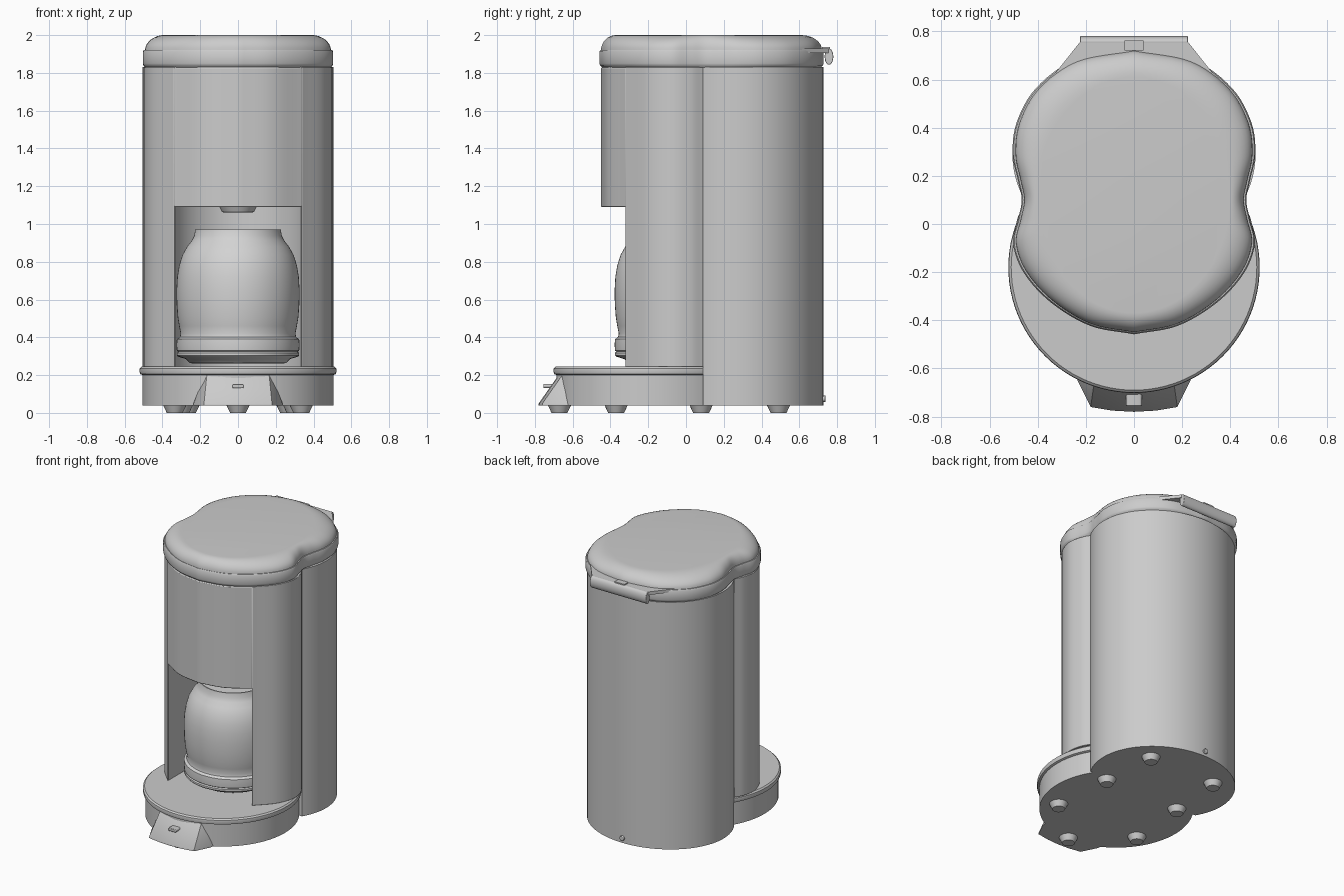
import bpy, bmesh, math
from mathutils import Vector

if "Cube" in bpy.data.objects:
    bpy.data.objects.remove(bpy.data.objects["Cube"])


def material(name, v):
    m = bpy.data.materials.new(name)
    m.diffuse_color = (v, v, v, 1)
    m.use_nodes = True
    m.node_tree.nodes["Principled BSDF"].inputs["Base Color"].default_value = m.diffuse_color
    return m


GREY = material("body grey", 0.6)
LIGHT = material("carafe light grey", 0.65)


def finish(name, bm, mat, bevel=0):
    bmesh.ops.recalc_face_normals(bm, faces=bm.faces)
    me = bpy.data.meshes.new(name)
    bm.to_mesh(me)
    bm.free()
    ob = bpy.data.objects.new(name, me)
    bpy.context.collection.objects.link(ob)
    me.materials.append(mat)
    if bevel:
        b = ob.modifiers.new("bevel", 'BEVEL')
        b.width, b.segments, b.limit_method = bevel, 2, 'ANGLE'
        b.angle_limit = math.radians(40)
    bpy.ops.object.select_all(action='DESELECT')
    ob.select_set(True)
    bpy.context.view_layer.objects.active = ob
    bpy.ops.object.shade_smooth_by_angle(angle=math.radians(35))
    return ob


def loft(name, rings, mat, bevel=0):
    """Skin equal-length rings of 3D points and cap both ends."""
    bm = bmesh.new()
    vs = [[bm.verts.new(p) for p in r] for r in rings]
    n = len(vs[0])
    for a, b in zip(vs, vs[1:]):
        for i in range(n):
            j = (i + 1) % n
            bm.faces.new((a[i], a[j], b[j], b[i]))
    bm.faces.new(vs[0])
    bm.faces.new(vs[-1])
    return finish(name, bm, mat, bevel)


def prism(name, pts, z0, z1, mat=GREY, bevel=0):
    return loft(name, [[(x, y, z) for x, y in pts] for z in (z0, z1)], mat, bevel)


def lathe(name, profile, cx, cy, mat=GREY, n=64):
    ring = [(math.cos(2 * math.pi * i / n), math.sin(2 * math.pi * i / n)) for i in range(n)]
    return loft(name, [[(cx + r * c, cy + r * s, z) for c, s in ring] for r, z in profile], mat)


def spline(pts, steps=6):
    """Catmull-Rom curve through the points."""
    p = [Vector(q) for q in pts]
    p = [2 * p[0] - p[1]] + p + [2 * p[-1] - p[-2]]
    out = []
    for i in range(1, len(p) - 2):
        a, b, c, d = p[i - 1:i + 3]
        for k in range(steps):
            t = k / steps
            out.append(0.5 * (2 * b + (c - a) * t + (2 * a - 5 * b + 4 * c - d) * t * t
                              + (3 * b - a - 3 * c + d) * t ** 3))
    out.append(p[-2])
    return [(v[0], v[1]) for v in out]


def mirrored(half):
    return half + [(-x, y) for x, y in reversed(half) if x > 1e-4]


# plan curves, right half
panel_curve = spline([(0, -.45), (.18, -.415), (.34, -.32)])
side_curve = spline([(.34, -.32), (.45, -.2), (.497, -.08), (.485, .02), (.45, .09)])
rear_curve = []
a0 = math.asin(-.2 / .437)
for i in range(33):
    a = a0 + (math.pi / 2 - a0) * i / 32
    rear_curve.append((.505 * math.cos(a), .29 + .437 * math.sin(a)))
rear_curve[-1] = (0, .727)
niche = [(.362 * math.cos(a), -.05 + .362 * math.sin(a))
         for a in [math.radians(22.8 + 134.4 * i / 32) for i in range(33)]]

# body: rear shell around the carafe niche, solid foot, two side columns
prism("rear_body", mirrored(rear_curve) + niche[::-1], .245, 1.83)
prism("rear_foot", mirrored(rear_curve), .04, .245)
column = side_curve + [(.335, .09), (.335, -.32)]
for s, side in ((1, "right"), (-1, "left")):
    prism(side + "_column", [(s * x, y) for x, y in column], .245, 1.83, bevel=.004)

# filter housing with drip spout
front = mirrored(panel_curve)
k = len(panel_curve)
housing = [(-x, y) for x, y in reversed(panel_curve)] + panel_curve[1:]
prism("filter_housing", housing + niche, 1.09, 1.83, bevel=.006)
lathe("drip_spout", [(.075, 1.06), (.085, 1.064), (.098, 1.09)], 0, -.05)

# lid: rim band and domed top blending into a flat oval
lid_half = spline([(0, -.45), (.18, -.415), (.34, -.32), (.45, -.2), (.495, -.08), (.475, .02),
                   (.46, .1), (.475, .18), (.497, .29), (.48, .42), (.4, .56), (.24, .675), (0, .72)])
lid_half[0], lid_half[-1] = (0, -.45), (0, .72)
outline = mirrored(lid_half)


def scaled(f, z):
    return [(x * f, .13 + (y - .13) * f, z) for x, y in outline]


loft("lid_rim", [scaled(f, z) for f, z in ((.985, 1.828), (1.008, 1.84), (1.014, 1.85),
                                           (1.014, 1.912), (1.004, 1.922))], GREY)
rings = []
for i in range(9):
    a = math.pi / 2 * i / 8
    t, z = 1 - math.cos(a), 1.92 + .08 * math.sin(a)
    ring = []
    for x, y in outline:
        th = math.atan2((y - .12) / .49, x / .4)
        qx, qy = .4 * math.cos(th), .12 + .49 * math.sin(th)
        ring.append((.99 * x * (1 - t) + qx * t, y * (1 - t) + qy * t, z))
    rings.append(ring)
loft("lid_top", rings, GREY)

# lid hinge at the back
prism("hinge_plate", [(.38, .56), (.225, .755), (-.225, .755), (-.38, .56)], 1.905, 1.928)
loft("hinge_bar", [[(x, .757 + .023 * math.cos(a), 1.886 + .043 * math.sin(a))
                    for a in [2 * math.pi * i / 24 for i in range(24)]]
                   for x in (-.225, .225)], GREY, .003)
prism("hinge_tab", [(.04, .72), (.04, .762), (-.04, .762), (-.04, .72)], 1.92, 1.936)

# base with warming plate
lathe("base", [(.505, .04), (.505, .205)], 0, -.18, n=96)
lathe("base_plate", [(.505, .2), (.518, .206), (.522, .222), (.52, .236), (.51, .245)],
      0, -.18, n=96)

# sloping front control tongue with switch
low = [(.24, -.56), (.235, -.65), (.18, -.76), (.09, -.775), (0, -.78)]
high = [(.18, -.56), (.178, -.62), (.165, -.655), (.085, -.672), (0, -.675)]
loft("control_tongue", [[(x, y, z) for x, y in mirrored(h)]
                        for h, z in ((low, .04), (low, .05), (high, .2))], GREY)
switch = []
for y in (-.755, -.69):
    switch.append([(.022 * (1 if math.cos(a) > 0 else -1) + .011 * math.cos(a), y,
                    .142 + .011 * math.sin(a))
                   for a in [2 * math.pi * (i + .5) / 20 for i in range(20)]])
loft("power_switch", switch, GREY, .003)

# feet
for i, (x, y) in enumerate([(0, -.67), (.335, -.37), (-.335, -.37), (.3, .08), (-.3, .08),
                            (.265, .49), (-.265, .49)]):
    lathe("foot_%d" % (i + 1), [(.042, 0), (.062, .042)], x, y, n=24)

# cord outlet at the back
loft("cord_outlet", [[(.018 * math.cos(a), y, .075 + .018 * math.sin(a))
                      for a in [2 * math.pi * i / 16 for i in range(16)]]
                     for y in (.70, .738)], GREY, .003)

# carafe
lathe("carafe", [(.24, .262), (.255, .264), (.275, .285), (.318, .298), (.324, .305), (.324, .318),
                 (.316, .324), (.324, .33), (.326, .36), (.324, .39), (.308, .402), (.304, .42),
                 (.312, .46), (.32, .51), (.325, .58), (.326, .65), (.322, .72), (.312, .78),
                 (.295, .835), (.27, .88), (.245, .912), (.232, .937), (.226, .972),
                 (.218, .972), (.218, .945)], 0, -.052, LIGHT)
